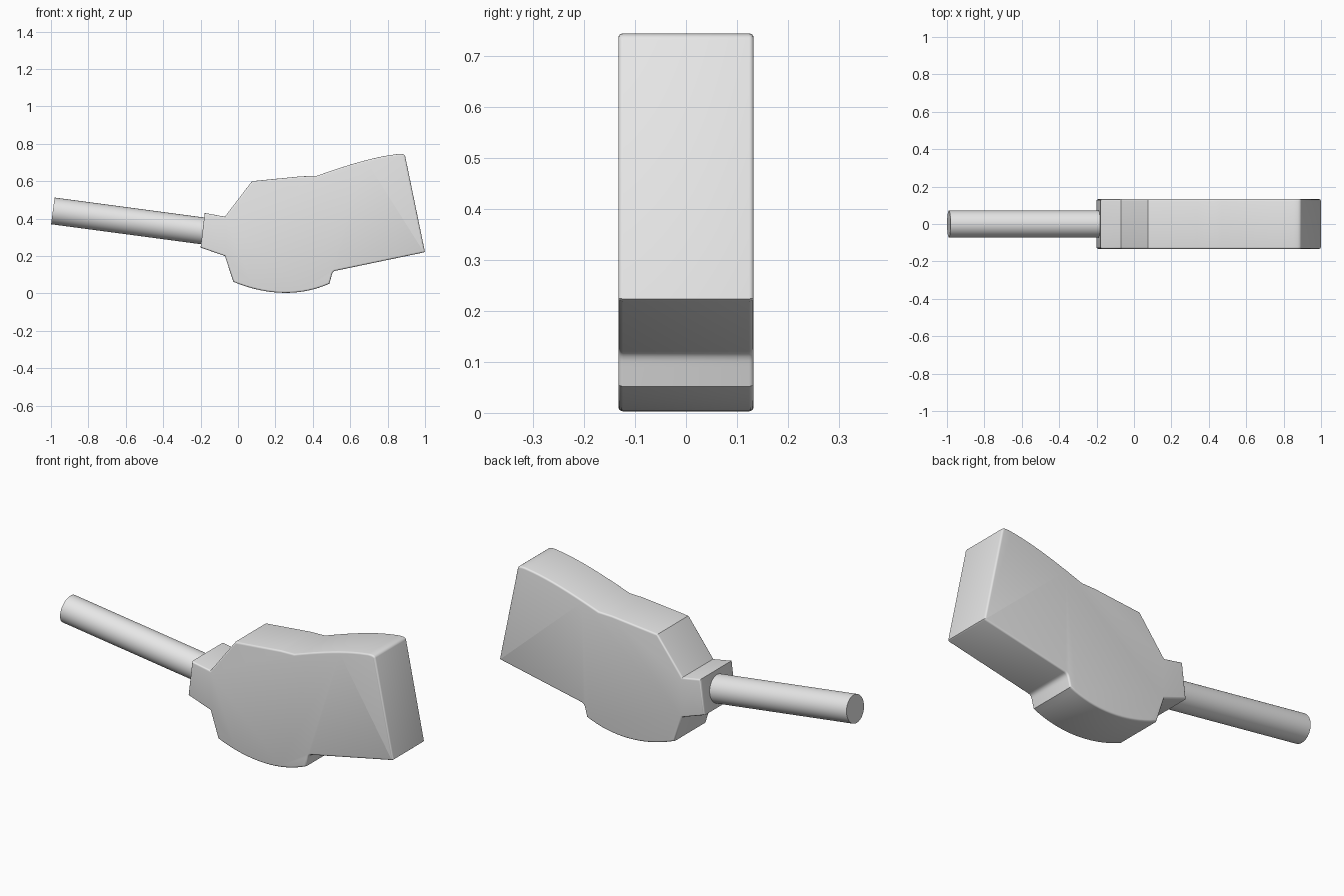
import bpy, bmesh, math
from mathutils import Vector

cube = bpy.data.objects.get("Cube")
if cube:
    bpy.data.objects.remove(cube, do_unlink=True)

HALF_DEPTH = 0.133
RIM = 0.012

grey = bpy.data.materials.new("light_grey")
grey.use_nodes = True
grey.diffuse_color = (0.8, 0.8, 0.8, 1)
grey.node_tree.nodes["Principled BSDF"].inputs["Base Color"].default_value = (0.8, 0.8, 0.8, 1)


def bezier(a, b, c, d, steps):
    """Points on a cubic curve, both ends included."""
    a, b, c, d = map(Vector, (a, b, c, d))
    pts = []
    for i in range(steps + 1):
        t = i / steps
        u = 1 - t
        pts.append(a * u**3 + b * (3 * u * u * t) + c * (3 * u * t * t) + d * t**3)
    return pts


def finish(name, bm, angle):
    bmesh.ops.recalc_face_normals(bm, faces=bm.faces)
    mesh = bpy.data.meshes.new(name)
    bm.to_mesh(mesh)
    bm.free()
    obj = bpy.data.objects.new(name, mesh)
    bpy.context.collection.objects.link(obj)
    mesh.materials.append(grey)
    bpy.ops.object.select_all(action="DESELECT")
    obj.select_set(True)
    bpy.context.view_layer.objects.active = obj
    bpy.ops.object.shade_smooth_by_angle(angle=math.radians(angle))
    return obj


# Body: side profile in x and z, clockwise from the neck
profile = [(-0.2, 0.245), (-0.178, 0.43), (-0.07, 0.41), (0.075, 0.6), (0.34, 0.626)]
profile += bezier((0.42, 0.628), (0.58, 0.685), (0.72, 0.728), (0.84, 0.743), 10)
profile += bezier((0.853, 0.745), (0.875, 0.746), (0.89, 0.745), (0.894, 0.733), 5)
profile += [(0.999, 0.224), (0.993, 0.219)]
profile += bezier((0.522, 0.121), (0.505, 0.118), (0.503, 0.105), (0.499, 0.09), 6)
profile += bezier((0.489, 0.052), (0.34, -0.015), (0.16, -0.015), (-0.025, 0.062), 16)
profile += [(-0.07, 0.2)]

bm = bmesh.new()
front = bm.faces.new([bm.verts.new((p[0], -HALF_DEPTH, p[1])) for p in profile])
grown = bmesh.ops.extrude_face_region(bm, geom=[front], use_keep_orig=True)["geom"]
bmesh.ops.translate(bm, vec=(0, 2 * HALF_DEPTH, 0),
                    verts=[g for g in grown if isinstance(g, bmesh.types.BMVert)])
# Rounded rims around both flat sides
rims = [e for e in bm.edges if abs(e.verts[0].co.y - e.verts[1].co.y) < 0.001]
bmesh.ops.bevel(bm, geom=rims, offset=RIM, offset_type="OFFSET", segments=4,
                profile=0.5, affect="EDGES", clamp_overlap=True)
finish("body", bm, 28)

# Handle: round rod running into the neck
start, end = Vector((-0.99, 0, 0.441)), Vector((-0.12, 0, 0.325))
axis = end - start
bm = bmesh.new()
bmesh.ops.create_cone(bm, cap_ends=True, segments=48, radius1=0.072, radius2=0.072,
                      depth=axis.length)
rod = finish("handle", bm, 30)
rod.rotation_euler = axis.to_track_quat("Z", "Y").to_euler()
rod.location = (start + end) / 2
